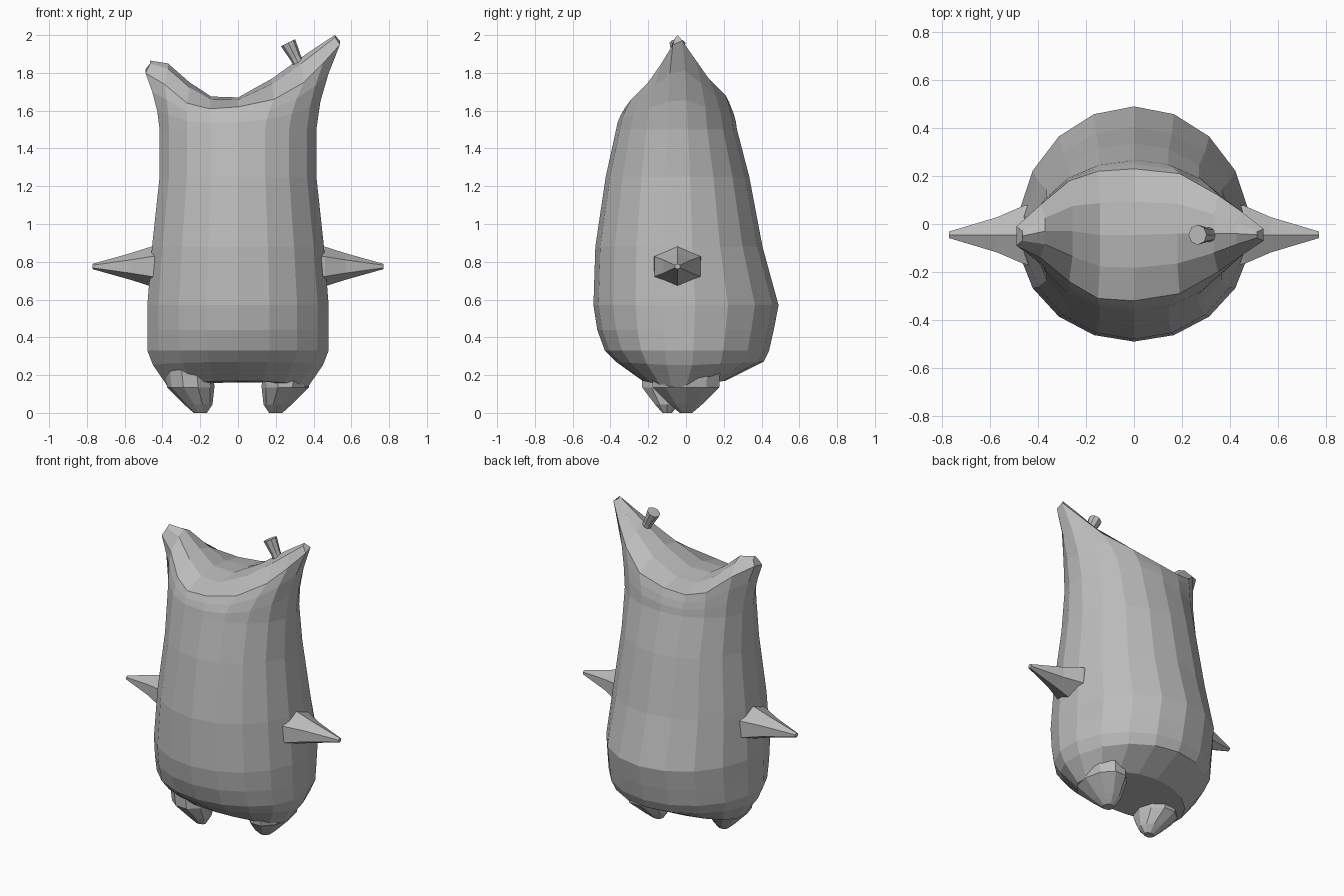
import bpy, bmesh
from math import cos, sin, pi, radians
from mathutils import Vector

cube = bpy.data.objects.get("Cube")
if cube:
    bpy.data.objects.remove(cube)

GREY = (0.5, 0.5, 0.5, 1)
mat = bpy.data.materials.new("plain grey")
mat.use_nodes = True
mat.diffuse_color = GREY
mat.node_tree.nodes["Principled BSDF"].inputs["Base Color"].default_value = GREY


def finish(name, bm):
    bmesh.ops.recalc_face_normals(bm, faces=bm.faces)
    mesh = bpy.data.meshes.new(name)
    bm.to_mesh(mesh)
    bm.free()
    mesh.materials.append(mat)
    obj = bpy.data.objects.new(name, mesh)
    bpy.context.collection.objects.link(obj)
    return obj


def skin(bm, rings):
    """Join successive closed rings of points with quads."""
    loops = [[bm.verts.new(p) for p in ring] for ring in rings]
    for a, b in zip(loops, loops[1:]):
        for i in range(len(a)):
            j = (i + 1) % len(a)
            bm.faces.new((a[i], a[j], b[j], b[i]))
    return loops


def loft(name, rings):
    bm = bmesh.new()
    loops = skin(bm, rings)
    bm.faces.new(loops[0])
    bm.faces.new(loops[-1])
    return finish(name, bm)


def ellipse(centre, u, v, sides):
    c, u, v = Vector(centre), Vector(u), Vector(v)
    return [c + u * cos(2 * pi * i / sides) + v * sin(2 * pi * i / sides)
            for i in range(sides)]


# Body levels: height, half width, front y, back y, arch of the lower hem
LEVELS = [
    (0.13, 0.37, -0.23, 0.21, 0.04), (0.25, 0.45, -0.37, 0.41, 0.02),
    (0.33, 0.48, -0.43, 0.44, 0), (0.44, 0.48, -0.47, 0.465, 0),
    (0.57, 0.48, -0.49, 0.49, 0), (0.88, 0.455, -0.48, 0.405, 0),
    (1.25, 0.415, -0.425, 0.335, 0), (1.5, 0.415, -0.37, 0.27, 0),
]
# Crown stations from left to right: x, rim z, front y, back y, ridge z
CROWN = [
    (0.54, 1.95, -0.07, -0.02, 2.0), (0.45, 1.85, -0.13, 0.05, 1.945),
    (0.35, 1.75, -0.20, 0.12, 1.88), (0.19, 1.66, -0.29, 0.21, 1.77),
    (0.0, 1.62, -0.32, 0.23, 1.67), (-0.15, 1.61, -0.31, 0.22, 1.675),
    (-0.27, 1.64, -0.24, 0.18, 1.75), (-0.39, 1.74, -0.14, 0.08, 1.85),
    (-0.49, 1.80, -0.09, -0.01, 1.865),
]
MID_Y = -0.045
N = len(CROWN)


def level_ring(z, w, front, back, arch):
    ring = []
    for i in range(2 * N):
        t = radians(10 + 20 * i)
        s = sin(t)
        y = MID_Y + s * (MID_Y - front if i < N else back - MID_Y) * (-1)
        ring.append(Vector((w * cos(t) / cos(radians(10)), y, z + arch * abs(s))))
    return ring


def body():
    bm = bmesh.new()
    rings = [level_ring(*row) for row in LEVELS]
    rim = [Vector((x, f, z)) for x, z, f, b, r in CROWN]
    rim += [Vector((x, b, z + 0.02)) for x, z, f, b, r in reversed(CROWN)]
    top = rings[-1]
    # Flare the upper wall into the two horns
    for f in (0.33, 0.66, 1):
        ring = []
        for p, q in zip(top, rim):
            v = p.lerp(q, f ** 1.6)
            v.z = p.z + (q.z - p.z) * f
            ring.append(v)
        rings.append(ring)
    loops = skin(bm, rings)
    bm.faces.new(loops[0])
    # Saddle between the horns, rounded over a middle ridge
    rows = []
    for i, (x, z, f, b, r) in enumerate(CROWN):
        yc = (f + b) / 2
        tx = x * 0.95
        over = [(tx, (f + yc) / 2, z + 0.75 * (r - z)), (tx, yc, r),
                (tx, (b + yc) / 2, z + 0.75 * (r - z))]
        rows.append([loops[-1][i]] + [bm.verts.new(p) for p in over]
                    + [loops[-1][2 * N - 1 - i]])
    for a, b in zip(rows, rows[1:]):
        for j in range(4):
            bm.faces.new((a[j], a[j + 1], b[j + 1], b[j]))
    bm.faces.new(rows[0])
    bm.faces.new(rows[-1])
    return finish("body", bm)


body()

# Pointed arms and stubby feet on both sides
for side, label in ((1, "left"), (-1, "right")):
    loft(label + "_arm", [
        ellipse((side * x, -0.045, 0.775), (0, 0, h), (0, w, 0), 6)
        for x, h, w in ((0.40, 0.11, 0.15), (0.46, 0.105, 0.14),
                        (0.57, 0.07, 0.085), (0.77, 0.014, 0.016))])
    fy = 0.0 if side > 0 else -0.1
    depth = 1.0 if side > 0 else 0.75
    loft(label + "_foot", [
        ellipse((side * x, fy, z), (w, 0, 0), (0, d * depth, 0), 10)
        for z, x, w, d in ((0.24, 0.26, 0.13, 0.19), (0.135, 0.25, 0.125, 0.185),
                           (0.045, 0.21, 0.075, 0.09), (0.0, 0.20, 0.035, 0.035))])

# Small stalk on the slope of the taller horn
axis = Vector((-0.055, 0, 0.11)).normalized()
across = Vector((axis.z, 0, -axis.x))
loft("stalk", [
    ellipse(c, across * r, (0, r, 0), 8)
    for c, r in (((0.335, MID_Y, 1.82), 0.03), ((0.305, MID_Y, 1.88), 0.03),
                 ((0.265, MID_Y, 1.96), 0.042))])
